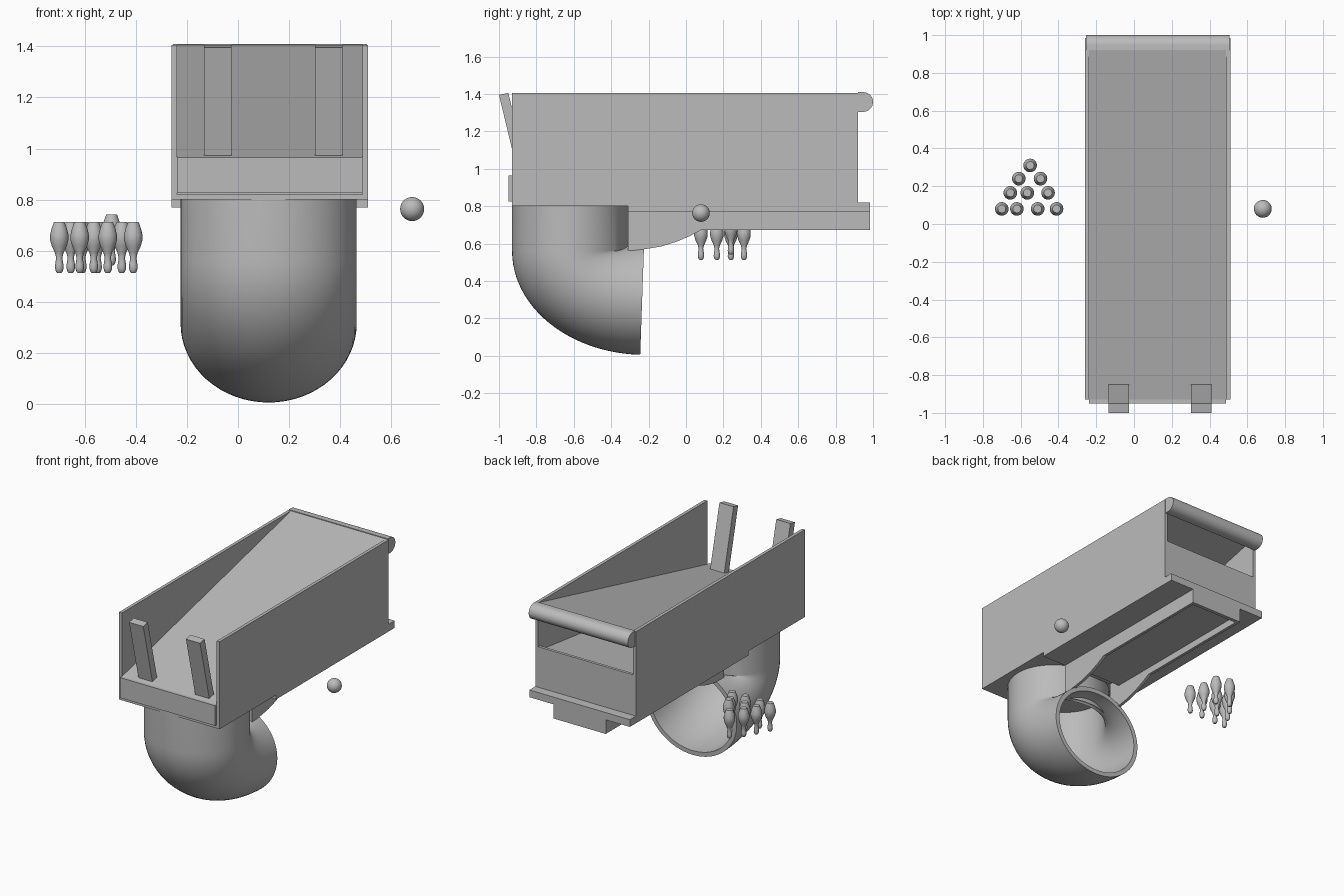
import bpy, bmesh, math
from mathutils import Vector

if "Cube" in bpy.data.objects:
    bpy.data.objects.remove(bpy.data.objects["Cube"], do_unlink=True)

grey = bpy.data.materials.new("plain_grey")
grey.use_nodes = True
grey.diffuse_color = (0.5, 0.5, 0.5, 1)
grey.node_tree.nodes["Principled BSDF"].inputs["Base Color"].default_value = (0.5, 0.5, 0.5, 1)

MID = 0.125            # centre line of the machine in x
LEFT, RIGHT = -0.26, 0.51
WALL = 0.022


def finish(name, bm, smooth=False):
    bmesh.ops.recalc_face_normals(bm, faces=bm.faces)
    mesh = bpy.data.meshes.new(name)
    bm.to_mesh(mesh)
    bm.free()
    mesh.materials.append(grey)
    obj = bpy.data.objects.new(name, mesh)
    bpy.context.collection.objects.link(obj)
    if smooth:
        bpy.ops.object.select_all(action="DESELECT")
        obj.select_set(True)
        bpy.context.view_layer.objects.active = obj
        bpy.ops.object.shade_smooth_by_angle(angle=math.radians(40))
    return obj


def side_profile(name, points, x0, x1, smooth=False):
    """Extrude a (y, z) outline from x0 to x1."""
    bm = bmesh.new()
    face = bm.faces.new([bm.verts.new((x0, y, z)) for y, z in points])
    geom = bmesh.ops.extrude_face_region(bm, geom=[face])["geom"]
    verts = [v for v in geom if isinstance(v, bmesh.types.BMVert)]
    bmesh.ops.translate(bm, vec=(x1 - x0, 0, 0), verts=verts)
    return finish(name, bm, smooth)


def box(name, x0, x1, y0, y1, z0, z1):
    return side_profile(name, [(y0, z0), (y1, z0), (y1, z1), (y0, z1)], x0, x1)


def loft(name, rings, closed=False):
    """Skin a list of rings; closed joins the last ring to the first."""
    bm = bmesh.new()
    rows = [[bm.verts.new(p) for p in ring] for ring in rings]
    n = len(rows[0])
    pairs = list(zip(rows, rows[1:]))
    if closed:
        pairs.append((rows[-1], rows[0]))
    for a, b in pairs:
        for i in range(n):
            j = (i + 1) % n
            bm.faces.new((a[i], a[j], b[j], b[i]))
    if not closed:
        bm.faces.new(rows[0])
        bm.faces.new(rows[-1])
    return finish(name, bm, True)


# Cabinet walls, floor and end panels
box("wall_right", LEFT, LEFT + WALL, -0.93, 0.92, 0.80, 1.405)
box("wall_left", RIGHT - WALL, RIGHT, -0.93, 0.92, 0.80, 1.405)
box("front_floor", LEFT, RIGHT, -0.93, -0.31, 0.80, 0.82)
box("base_slab", LEFT, RIGHT, -0.31, 0.985, 0.77, 0.82)
box("front_panel", LEFT + WALL, RIGHT - WALL, -0.95, -0.92, 0.825, 0.965)
box("back_panel", LEFT + WALL, RIGHT - WALL, 0.90, 0.92, 0.82, 1.10)

# Sloping deck and the lower return ramp beneath it
side_profile("deck", [(-0.93, 0.965), (0.92, 1.405), (0.92, 1.385), (-0.93, 0.945)],
             LEFT + WALL, RIGHT - WALL)
side_profile("return_ramp", [(-0.92, 0.85), (0.90, 1.07), (0.90, 1.05), (-0.92, 0.83)],
             LEFT + WALL, RIGHT - WALL)

# Rounded rail across the back
steps = 24
arc = [(0.945 + 0.055 * math.cos(a), 1.357 + 0.053 * math.sin(a))
       for a in (math.pi * (i / steps - 0.5) for i in range(steps + 1))]
side_profile("back_rail", arc + [(0.92, 1.41), (0.92, 1.304)], LEFT + 0.005, RIGHT - 0.005, True)

# Leaning front posts
for name, x in (("post_right", -0.08), ("post_left", 0.355)):
    side_profile(name, [(-0.895, 0.96), (-0.845, 0.97), (-0.95, 1.405), (-1.0, 1.395)],
                 x - 0.054, x + 0.054)

# Channel under the slab with flared side fins
flare = [(-0.31, 0.56), (-0.22, 0.57), (-0.13, 0.585), (-0.05, 0.61), (0.02, 0.64), (0.08, 0.672)]
outline = flare + [(0.985, 0.672), (0.985, 0.77), (-0.31, 0.77)]
for name, side in (("fin_right", -1), ("fin_left", 1)):
    x = MID + side * 0.19
    side_profile(name, outline, x - 0.01, x + 0.01)
box("channel_back", MID - 0.19, MID + 0.19, 0.96, 0.985, 0.672, 0.77)
box("channel_roof", MID - 0.19, MID + 0.19, -0.22, 0.96, 0.72, 0.77)


# Hollow elbow pipe
def pipe_ring(centre, t, inset):
    rx, ry = 0.345 - inset, 0.31 - inset
    out = Vector((0, -math.cos(t), -math.sin(t)))
    return [Vector(centre) + Vector((rx * math.sin(a), 0, 0)) + out * ry * math.cos(a)
            for a in (math.tau * i / 64 for i in range(64))]


def pipe_rings(inset):
    rings = [pipe_ring((0.12, -0.62, 0.80), 0, inset)]
    for i in range(25):
        t = math.radians(88) * i / 24
        centre = (0.12, -0.22 - 0.40 * math.cos(t), 0.56 - 0.245 * math.sin(t))
        rings.append(pipe_ring(centre, t, inset))
    return rings


loft("elbow_pipe", pipe_rings(0) + pipe_rings(0.03)[::-1], closed=True)

# Ten upside-down pins, one lifted a little
PIN = [(0.0, 0.007), (0.006, 0.013), (0.02, 0.017), (0.035, 0.016), (0.06, 0.012),
       (0.08, 0.017), (0.105, 0.029), (0.13, 0.036), (0.15, 0.036), (0.175, 0.03), (0.2, 0.021)]
ROWS = [(0.08, (-0.70, -0.62, -0.51, -0.41)), (0.165, (-0.655, -0.565, -0.455)),
        (0.24, (-0.61, -0.495)), (0.31, (-0.55,))]
for y, xs in ROWS:
    for x in xs:
        lift = 0.03 if x == -0.495 else 0
        loft("pin", [[(x + r * math.cos(math.tau * i / 24), y + r * math.sin(math.tau * i / 24),
                       0.512 + lift + h) for i in range(24)] for h, r in PIN])

# Ball
bm = bmesh.new()
bmesh.ops.create_uvsphere(bm, u_segments=32, v_segments=16, radius=0.047)
ball = finish("ball", bm, True)
ball.location = (0.682, 0.08, 0.763)
